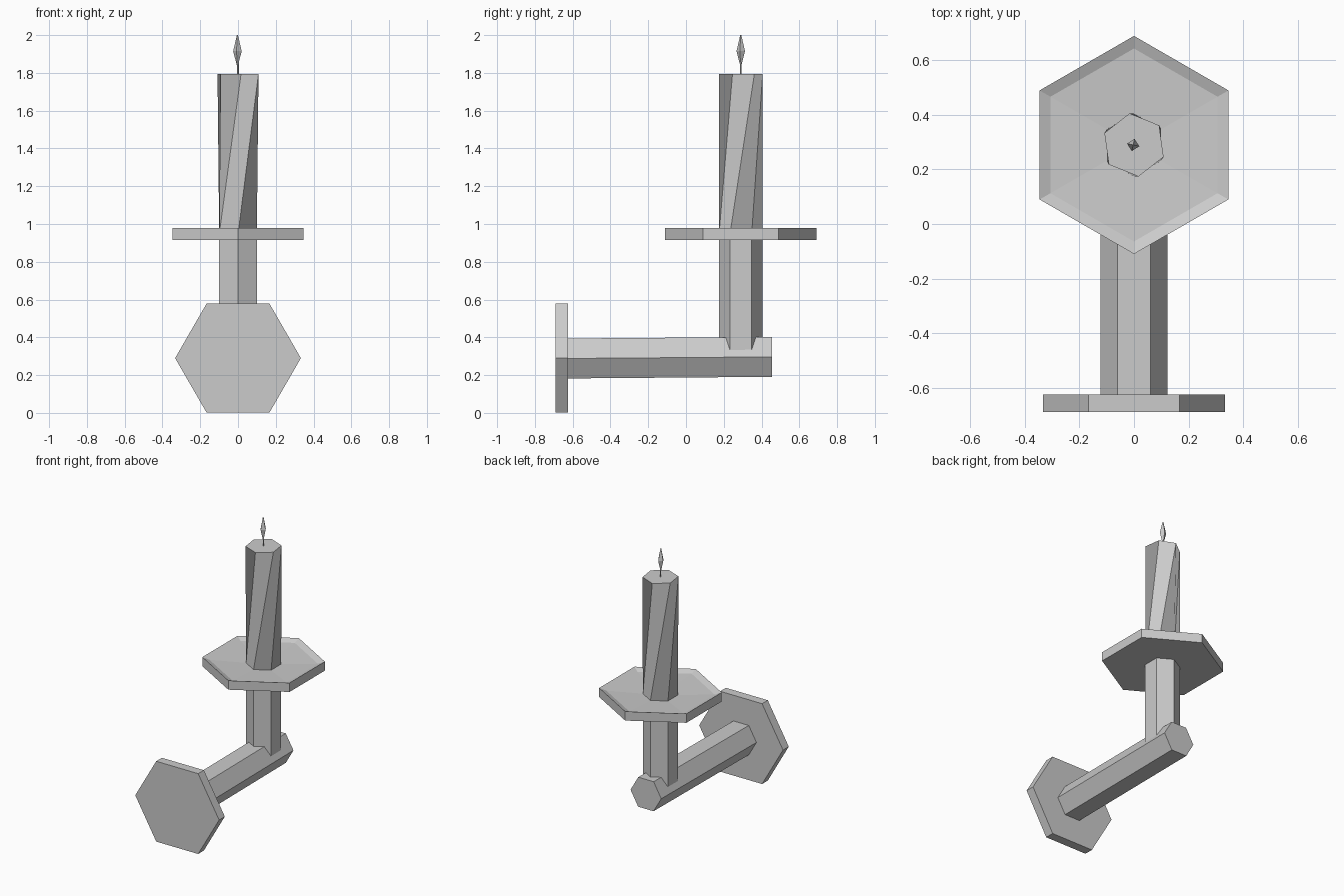
import bpy
from math import sin, cos, tau, radians
from mathutils import Matrix

cube = bpy.data.objects.get("Cube")
if cube:
    bpy.data.objects.remove(cube, do_unlink=True)

GREY = (0.6, 0.6, 0.6)
grey = bpy.data.materials.new("plain grey")
grey.use_nodes = True
grey.diffuse_color = (*GREY, 1)
grey.node_tree.nodes["Principled BSDF"].inputs["Base Color"].default_value = (*GREY, 1)


def loft(name, rings, place, sides=6, turn=0):
    """Flat-faced solid through rings of (radius, height, extra turn in degrees)."""
    verts, faces = [], []
    for radius, height, twist in rings:
        start = radians(turn + twist)
        for i in range(sides):
            a = start + tau * i / sides
            verts.append((radius * cos(a), radius * sin(a), height))
    for r in range(len(rings) - 1):
        low, high = r * sides, (r + 1) * sides
        for i in range(sides):
            j = (i + 1) % sides
            faces.append((low + j, high + j, high + i, low + i))
    faces.append(tuple(reversed(range(sides))))
    last = (len(rings) - 1) * sides
    faces.append(tuple(range(last, last + sides)))
    mesh = bpy.data.meshes.new(name)
    mesh.from_pydata(verts, [], faces)
    mesh.transform(place)
    mesh.materials.append(grey)
    mesh.update()
    obj = bpy.data.objects.new(name, mesh)
    bpy.context.collection.objects.link(obj)
    return obj


def lying(z, tilt=0):
    """Lay a loft down so that its height runs towards the front."""
    return Matrix.Translation((0, 0, z)) @ Matrix.Rotation(radians(90 + tilt), 4, "X")


upright = Matrix.Translation((0, 0.29, 0))

# Wall plate and the slightly rising arm
loft("wall_plate", [(0.333, 0.625, 0), (0.333, 0.69, 0)], lying(0.29))
loft("arm", [(0.122, -0.455, 0), (0.122, 0.64, 0)], lying(0.293, 0.45))

# Post, standing in the arm
loft("post", [(0.115, 0.3, 0), (0.115, 0.93, 0)], upright, turn=30)

# Drip dish with a shallow hollow
loft("drip_dish", [(0.4, 0.915, 0), (0.4, 0.98, 0), (0.354, 0.963, 0), (0.1, 0.95, 0)],
     upright, turn=30)

# Candle with a twisted body
loft("candle", [(0.115, 0.945, 0), (0.117, 1.795, 68)], upright, turn=30)

# Wick and flame
loft("wick", [(0.004, 1.78, 0), (0.004, 1.86, 0)], upright, sides=4)
flame_place = Matrix.Translation((-0.003, 0.29, 0))
loft("flame", [(0.002, 1.835, 0), (0.023, 1.915, 0), (0.003, 2.0, 0)],
     flame_place, sides=4, turn=-12)
